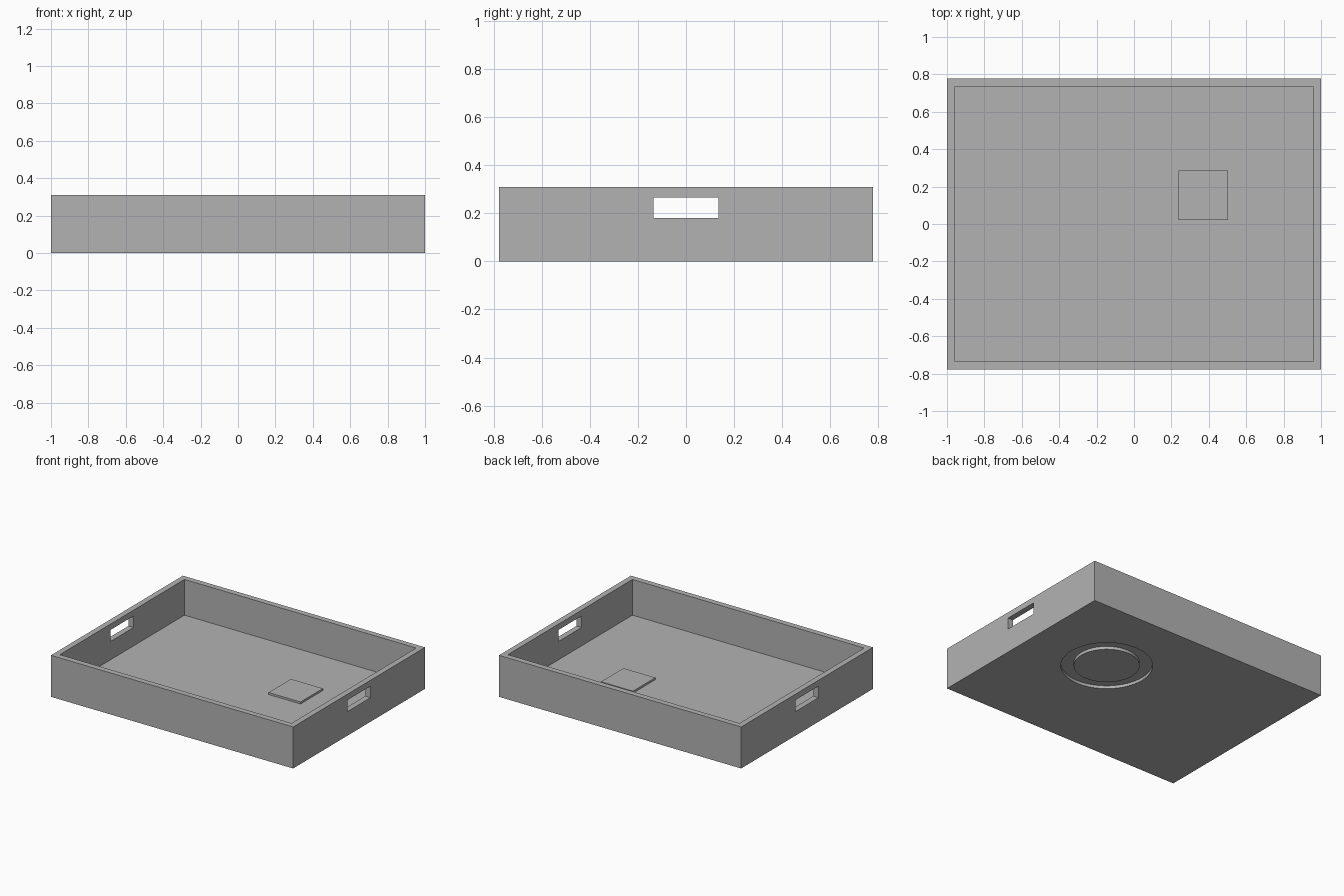
import bpy, bmesh
from math import cos, sin, tau
from mathutils import Vector

if "Cube" in bpy.data.objects:
    bpy.data.objects.remove(bpy.data.objects["Cube"], do_unlink=True)

# Single plain grey
grey = bpy.data.materials.new("plain_grey")
grey.use_nodes = True
grey.diffuse_color = (0.45, 0.45, 0.45, 1)
bsdf = next(n for n in grey.node_tree.nodes if n.type == "BSDF_PRINCIPLED")
bsdf.inputs["Base Color"].default_value = grey.diffuse_color

WIDTH, DEPTH, HEIGHT, WALL = 2.0, 1.556, 0.31, 0.043
PAD_X, PAD_Y = 0.37, 0.153


def add_object(name, bm):
    bmesh.ops.recalc_face_normals(bm, faces=bm.faces)
    mesh = bpy.data.meshes.new(name)
    bm.to_mesh(mesh)
    bm.free()
    mesh.materials.append(grey)
    obj = bpy.data.objects.new(name, mesh)
    bpy.context.collection.objects.link(obj)
    return obj


def box(name, low, high):
    bm = bmesh.new()
    bmesh.ops.create_cube(bm, size=1)
    low, high = Vector(low), Vector(high)
    for v in bm.verts:
        v.co = (low + high) / 2 + v.co * (high - low)
    return add_object(name, bm)


def ring(name, centre, inner, outer, low, high, sides=64):
    bm = bmesh.new()
    profile = [(inner, low), (outer, low), (outer, high), (inner, high)]
    loops = []
    for i in range(sides):
        a = tau * i / sides
        loops.append([bm.verts.new((centre[0] + r * cos(a), centre[1] + r * sin(a), z))
                      for r, z in profile])
    for i in range(sides):
        here, after = loops[i], loops[(i + 1) % sides]
        for k in range(4):
            n = (k + 1) % 4
            bm.faces.new((here[k], after[k], after[n], here[n]))
    return add_object(name, bm)


# Tray body
x, y = WIDTH / 2, DEPTH / 2
tray = box("tray_body", (-x, -y, 0), (x, y, HEIGHT))

# Cavity, the pair of handle slots, and the round groove underneath
cutters = [
    box("cavity_cutter", (WALL - x, WALL - y, WALL), (x - WALL, y - WALL, HEIGHT + 0.2)),
    box("handle_cutter", (-x - 0.2, -0.135, 0.18), (x + 0.2, 0.135, 0.266)),
    ring("groove_cutter", (PAD_X, PAD_Y), 0.223, 0.311, -0.05, 0.022),
]
bpy.context.view_layer.objects.active = tray
for cutter in cutters:
    cutter.hide_render = True
    mod = tray.modifiers.new(cutter.name, "BOOLEAN")
    mod.operation = "DIFFERENCE"
    mod.solver = "EXACT"
    mod.object = cutter
    bpy.ops.object.modifier_apply(modifier=mod.name)
    bpy.data.objects.remove(cutter, do_unlink=True)

# Square pad raised from the floor
half = 0.132
pad = box("square_pad", (PAD_X - half, PAD_Y - half, WALL - 0.003),
          (PAD_X + half, PAD_Y + half, WALL + 0.015))

# Smooth the round groove while keeping the box edges crisp
bpy.ops.object.select_all(action="DESELECT")
tray.select_set(True)
bpy.context.view_layer.objects.active = tray
bpy.ops.object.shade_smooth_by_angle()
